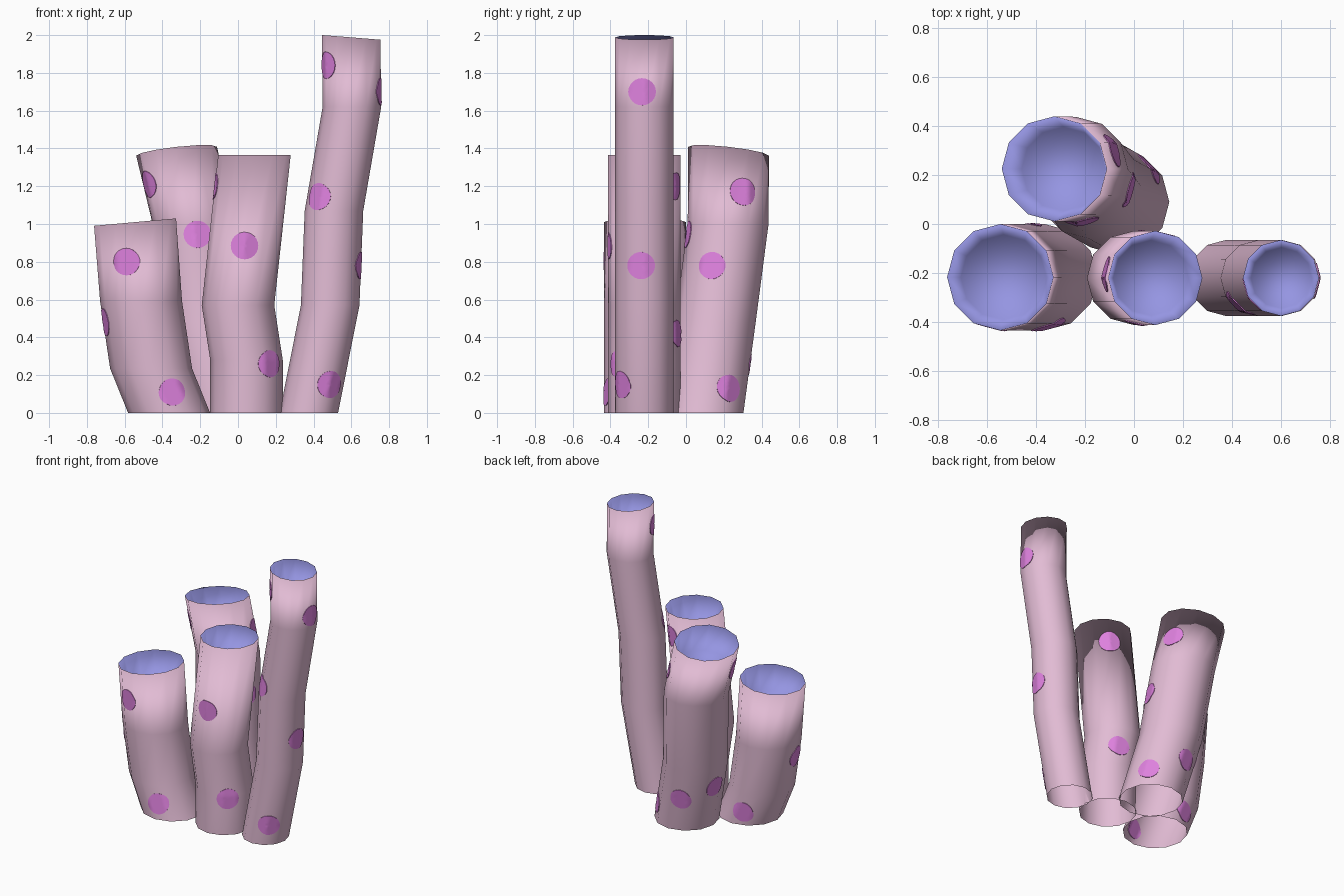
import bpy, bmesh, math
from mathutils import Vector
from mathutils.bvhtree import BVHTree

if "Cube" in bpy.data.objects:
    bpy.data.objects.remove(bpy.data.objects["Cube"])


def material(name, rgb):
    m = bpy.data.materials.new(name)
    m.diffuse_color = (*rgb, 1)
    m.use_nodes = True
    m.node_tree.nodes["Principled BSDF"].inputs["Base Color"].default_value = m.diffuse_color
    return m


PINK = material("pale pink", (0.76, 0.50, 0.66))
BLUE = material("soft blue", (0.30, 0.30, 0.76))
MAGENTA = material("magenta spots", (0.73, 0.22, 0.73))
SIDES = 12
SPOT_RADIUS = 0.072
CUP_DEPTH = 0.17


def make_object(name, bm, mats):
    for f in bm.faces:
        f.smooth = True
    me = bpy.data.meshes.new(name)
    bm.to_mesh(me)
    bm.free()
    for m in mats:
        me.materials.append(m)
    ob = bpy.data.objects.new(name, me)
    bpy.context.collection.objects.link(ob)
    return ob


def axis_at(path, z):
    for a, b in zip(path, path[1:]):
        if z <= b[2]:
            return Vector(a).lerp(Vector(b), (z - a[2]) / (b[2] - a[2]))
    return Vector(path[-1])


def tube(name, r, path, slope, spots):
    bm = bmesh.new()

    def ring(c, rad, sx=0, sy=0):
        vs = []
        for i in range(SIDES):
            t = 2 * math.pi * i / SIDES
            x, y = rad * math.cos(t), rad * math.sin(t)
            vs.append(bm.verts.new((c[0] + x, c[1] + y, c[2] + sx * x + sy * y)))
        return vs

    # open-bottomed bent wall, tilted rim, sunken blue cup
    top = Vector(path[-1])
    down = axis_at(path, top.z - CUP_DEPTH)
    rings = [ring(c, r) for c in path[:-1]]
    rings += [ring(top, r, *slope), ring(down, r * 0.8, *slope)]
    for k, (a, b) in enumerate(zip(rings, rings[1:])):
        for i in range(SIDES):
            j = (i + 1) % SIDES
            f = bm.faces.new((a[i], a[j], b[j], b[i]))
            f.material_index = int(k == len(rings) - 2)
    bm.faces.new(rings[-1]).material_index = 1
    bm.normal_update()
    tree = BVHTree.FromBMesh(bm)
    make_object(name, bm, [PINK, BLUE])

    # thin round spots wrapped on the wall, showing inside and out
    sb = bmesh.new()
    for deg, z in spots:
        t = math.radians(deg)
        n = Vector((math.cos(t), math.sin(t), 0))
        u = Vector((-n.y, n.x, 0))

        def point(rad, ang, lift):
            o = axis_at(path, z) + n + u * rad * math.cos(ang)
            o.z += rad * math.sin(ang)
            loc, nor, _, _ = tree.ray_cast(o, -n)
            if loc is None:
                loc, nor = o - n * (1 - r), n
            return sb.verts.new(loc + nor * lift)

        rims = []
        for lift in (0.004, -0.004):
            mid = point(0, 0, lift)
            loops = [[point(SPOT_RADIUS * k / 5, 2 * math.pi * i / 24, lift)
                      for i in range(24)] for k in range(1, 6)]
            rims.append(loops[-1])
            faces = []
            for i in range(24):
                j = (i + 1) % 24
                faces.append(sb.faces.new((mid, loops[0][i], loops[0][j])))
                for a, b in zip(loops, loops[1:]):
                    faces.append(sb.faces.new((a[i], b[i], b[j], a[j])))
            if lift < 0:
                bmesh.ops.reverse_faces(sb, faces=faces)
        # close the edge of the plate, kept sharp
        a, b = rims
        for i in range(24):
            j = (i + 1) % 24
            sb.faces.new((a[j], a[i], b[i], b[j]))
            for v, w in ((a[i], a[j]), (b[i], b[j])):
                sb.edges.get((v, w)).smooth = False
    make_object(name + "_spots", sb, [MAGENTA])


# spots are (compass angle, height)
tube("short_left_tube", 0.217,
     [(-0.365, -0.217, 0), (-0.46, -0.217, 0.235), (-0.513, -0.217, 0.59), (-0.545, -0.217, 1.01)],
     (0.09, 0), [(253, 0.80), (287, 0.11), (191, 0.48), (102, 0.10)])

tube("middle_tube", 0.192,
     [(0.045, -0.22, 0), (0.045, -0.22, 0.28), (0, -0.22, 0.57), (0.087, -0.22, 1.365)],
     (0, 0), [(270, 0.885), (312, 0.26), (60, 1.2), (69, 0.42), (175, 1.2)])

tube("tall_right_tube", 0.155,
     [(0.375, -0.22, 0), (0.488, -0.22, 0.57), (0.508, -0.22, 1.07),
      (0.603, -0.22, 1.62), (0.599, -0.22, 1.988)],
     (-0.08, 0), [(208, 1.84), (230, 1.145), (304, 0.15), (355, 1.7), (353, 0.78)])

tube("back_tube", 0.214,
     [(-0.07, 0.09, 0), (-0.185, 0.155, 0.48), (-0.238, 0.223, 1.0), (-0.325, 0.225, 1.385)],
     (0.11, -0.11), [(275, 0.945), (204, 1.21), (22, 1.17), (344, 0.78),
                     (36, 0.13), (105, 0.25), (170, 0.33)])
